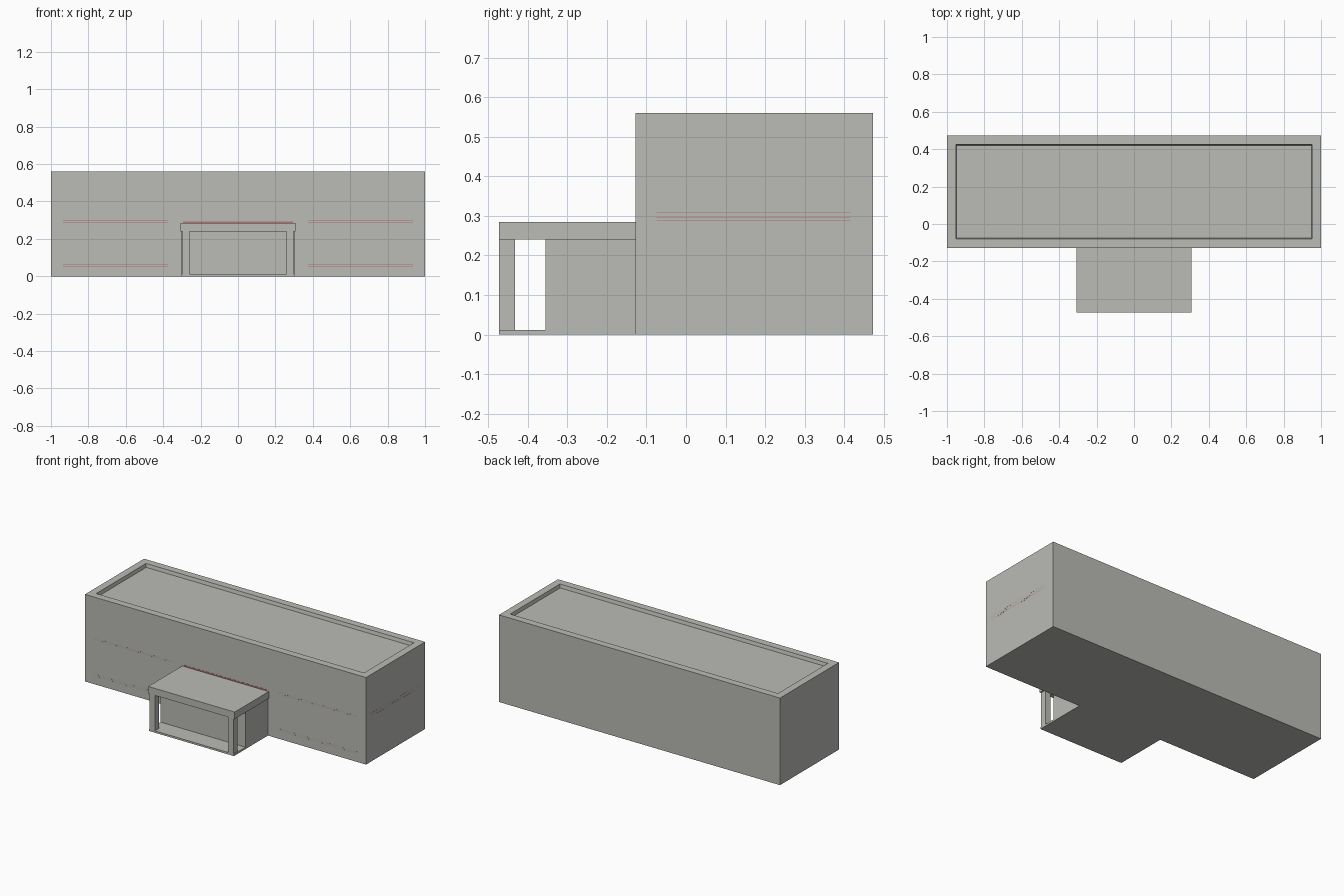
import bpy, bmesh

if "Cube" in bpy.data.objects:
    bpy.data.objects.remove(bpy.data.objects["Cube"])

def material(name, rgb):
    m = bpy.data.materials.new(name)
    m.diffuse_color = (*rgb, 1)
    m.use_nodes = True
    m.node_tree.nodes["Principled BSDF"].inputs["Base Color"].default_value = m.diffuse_color
    return m

grey = material("warm grey", (0.493, 0.502, 0.465))
red = material("muted red", (0.5, 0.17, 0.17))

def box(name, x0, x1, y0, y1, z0, z1, mat=grey):
    """Box between two corners."""
    bm = bmesh.new()
    bmesh.ops.create_cube(bm, size=1)
    for v in bm.verts:
        v.co = (x1 if v.co.x > 0 else x0, y1 if v.co.y > 0 else y0, z1 if v.co.z > 0 else z0)
    bm.normal_update()
    me = bpy.data.meshes.new(name)
    bm.to_mesh(me)
    bm.free()
    me.materials.append(mat)
    ob = bpy.data.objects.new(name, me)
    bpy.context.collection.objects.link(ob)
    return ob

# main building with the roof sunk behind a parapet
FRONT, BACK = -0.127, 0.473
hall = box("main_building", -1, 1, FRONT, BACK, 0, 0.56)
bm = bmesh.new()
bm.from_mesh(hall.data)
roof = max(bm.faces, key=lambda f: f.calc_center_median().z)
bmesh.ops.inset_region(bm, faces=[roof], thickness=0.047, use_even_offset=True)
bmesh.ops.inset_region(bm, faces=[roof], thickness=0.005, depth=-0.022, use_even_offset=True)
bm.to_mesh(hall.data)
bm.free()

# entrance porch: floor, enclosed lobby, corner posts, canopy
box("porch_floor", -0.302, 0.302, -0.473, FRONT, 0, 0.012)
box("lobby", -0.302, 0.302, -0.355, FRONT, 0.012, 0.24)
for side, s in (("left", -1), ("right", 1)):
    a, b = sorted((s * 0.26, s * 0.298))
    box(side + "_post", a, b, -0.473, -0.432, 0.012, 0.24)
box("porch_canopy", -0.308, 0.308, -0.473, FRONT, 0.24, 0.285)

# hairline red trim, almost flush with the front and right walls
T, OUT = 0.001, 0.0002
for s in (-1, 1):
    a, b = sorted((s * 0.375, s * 0.935))
    for z in (0.053, 0.064, 0.288, 0.296):
        box("front_trim", a, b, FRONT - OUT, FRONT, z, z + T, red)
box("porch_trim", -0.295, 0.295, FRONT - 0.001, FRONT, 0.285, 0.294, red)
for z in (0.287, 0.295, 0.309):
    box("side_trim", 1, 1 + OUT, -0.075, 0.415, z, z + T, red)
